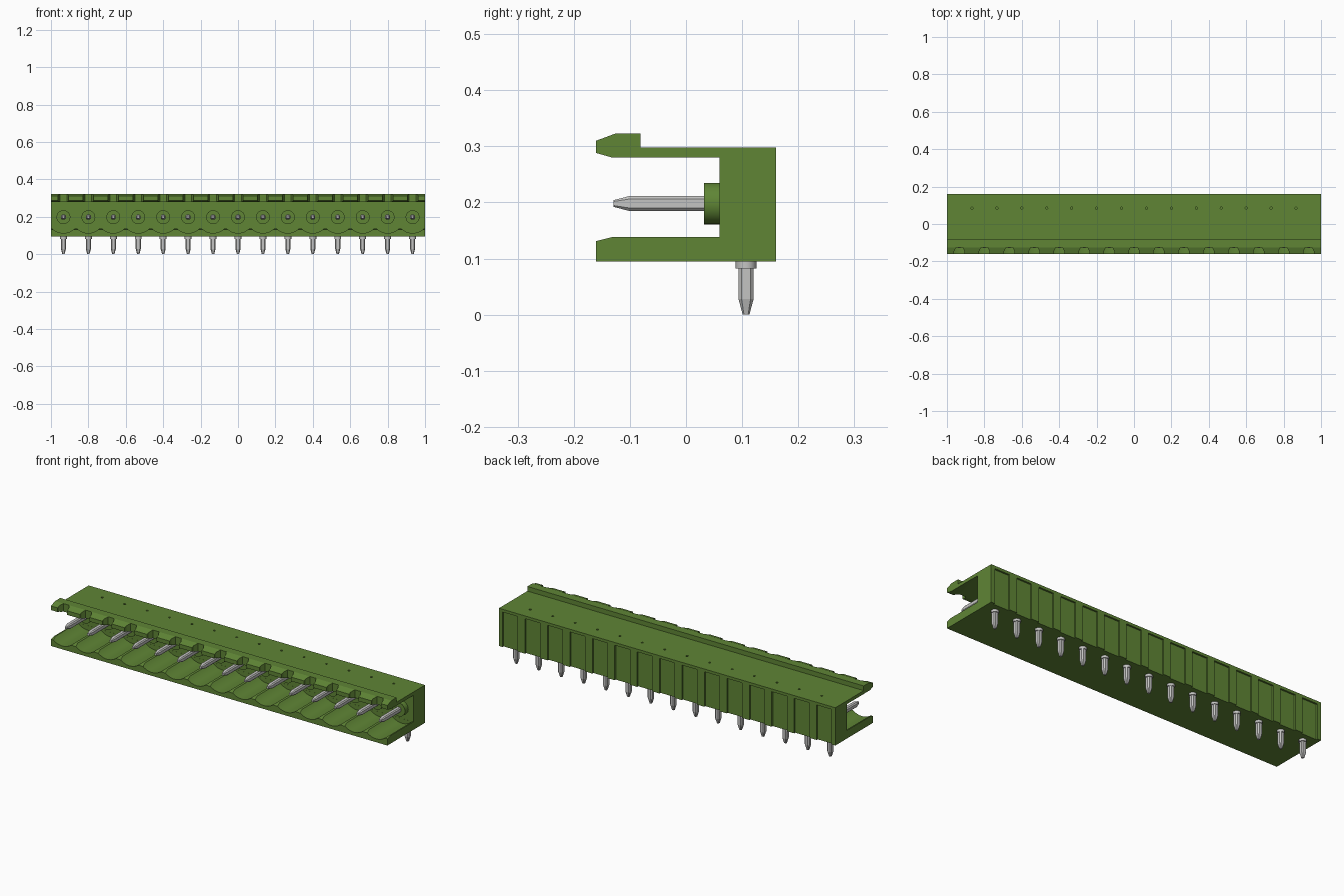
import bpy, bmesh, math
from mathutils import Vector, Matrix

cube = bpy.data.objects.get("Cube")
if cube:
    bpy.data.objects.remove(cube, do_unlink=True)

COUNT = 15
PITCH = 2 / COUNT
XS = [(i - (COUNT - 1) / 2) * PITCH for i in range(COUNT)]
AXIS_Z = 0.198     # height of the contact axis
TAIL_Y = 0.107     # depth of the solder tails


def material(name, color, rough):
    m = bpy.data.materials.new(name)
    m.use_nodes = True
    m.diffuse_color = (*color, 1)
    bsdf = m.node_tree.nodes["Principled BSDF"]
    bsdf.inputs["Base Color"].default_value = (*color, 1)
    bsdf.inputs["Roughness"].default_value = rough
    return m


green = material("green plastic", (0.115, 0.235, 0.036), 0.6)
metal = material("tin grey", (0.55, 0.55, 0.54), 0.5)


def make_object(name, bm, mat):
    bmesh.ops.recalc_face_normals(bm, faces=bm.faces)
    me = bpy.data.meshes.new(name)
    bm.to_mesh(me)
    bm.free()
    me.materials.append(mat)
    ob = bpy.data.objects.new(name, me)
    bpy.context.collection.objects.link(ob)
    return ob


def loft(bm, rings):
    """Skin a list of equal-sized point rings and cap both ends."""
    loops = [[bm.verts.new(p) for p in r] for r in rings]
    n = len(loops[0])
    for a, b in zip(loops, loops[1:]):
        for i in range(n):
            j = (i + 1) % n
            bm.faces.new((a[i], a[j], b[j], b[i]))
    bm.faces.new(loops[0])
    bm.faces.new(loops[-1])


def prism(bm, pts, lo, hi, place):
    loft(bm, [[place(u, v, w) for u, v in pts] for w in (lo, hi)])


def along_x(u, v, w): return (w, u, v)
def along_y(u, v, w): return (u, w, v)
def along_z(u, v, w): return (u, v, w)


def rect(x, half, lo, hi):
    return [(x - half, lo), (x + half, lo), (x + half, hi), (x - half, hi)]


def circle(x, y, r, n):
    return [(x + r * math.cos(2 * math.pi * i / n),
             y + r * math.sin(2 * math.pi * i / n)) for i in range(n)]


# Housing: C-shaped side profile swept along the row
profile = [(0.16, 0.095), (0.16, 0.298), (-0.081, 0.298), (-0.081, 0.323),
           (-0.125, 0.323), (-0.16, 0.31), (-0.16, 0.288), (-0.132, 0.28),
           (0.06, 0.28), (0.06, 0.138), (-0.132, 0.138), (-0.16, 0.131),
           (-0.16, 0.095)]
bm = bmesh.new()
prism(bm, profile, -1, 1, along_x)
housing = make_object("housing", bm, green)

# Cutters: lower scallops, lip notches, back panels and top dimples
bm = bmesh.new()
radius = 0.085
spread = math.acos((AXIS_Z - 0.14) / radius)
for x in XS:
    arc = []
    for i in range(17):
        a = spread * (i / 8 - 1)
        arc.append((x + radius * math.sin(a), AXIS_Z - radius * math.cos(a)))
    prism(bm, arc, -0.2, 0.0595, along_y)
    notch = [(x - 0.028, -0.2), (x + 0.028, -0.2), (x + 0.028, -0.145),
             (x + 0.018, -0.125), (x - 0.018, -0.125), (x - 0.028, -0.145)]
    prism(bm, notch, 0.27, 0.34, along_z)
    prism(bm, rect(x, 0.045, 0.08, 0.283), 0.151, 0.18, along_y)
for x in XS[:-1]:
    prism(bm, circle(x + PITCH / 2, 0.085, 0.006, 10), 0.285, 0.31, along_z)
cutter = make_object("housing_cutter", bm, green)
cutter.hide_render = True

mod = housing.modifiers.new("cuts", 'BOOLEAN')
mod.operation = 'DIFFERENCE'
mod.solver = 'EXACT'
mod.object = cutter
graph = bpy.context.evaluated_depsgraph_get()
housing_mesh = bpy.data.meshes.new_from_object(housing.evaluated_get(graph))
housing.modifiers.clear()
housing.data = housing_mesh
bpy.data.objects.remove(cutter, do_unlink=True)

# Round bosses around the contacts
bm = bmesh.new()
for x in XS:
    prism(bm, circle(x, AXIS_Z, 0.037, 32), 0.032, 0.065, along_y)
bosses = make_object("contact_bosses", bm, green)


def pin_ring(x, c, half, w, place):
    """Square section with clipped corners."""
    k = half * 0.6
    pts = [(half, -k), (half, k), (k, half), (-k, half),
           (-half, k), (-half, -k), (-k, -half), (k, -half)]
    return [place(x + u, c + v, w) for u, v in pts]


# Horizontal contacts with tapered tips
bm = bmesh.new()
for x in XS:
    loft(bm, [pin_ring(x, AXIS_Z, h, y, along_y)
              for h, y in ((0.013, 0.06), (0.013, -0.102), (0.006, -0.129))])
make_object("contact_pins", bm, metal)

# Solder tails with tapered tips
bm = bmesh.new()
for x in XS:
    loft(bm, [pin_ring(x, TAIL_Y, h, z, along_z)
              for h, z in ((0.0135, 0.1), (0.0135, 0.028), (0.006, 0))])
make_object("solder_tails", bm, metal)

# Collars where the tails leave the housing
bm = bmesh.new()
for x in XS:
    prism(bm, circle(x, TAIL_Y, 0.0185, 24), 0.082, 0.0955, along_z)
collars = make_object("tail_collars", bm, metal)

# Smooth the round parts, keeping edges sharp
bpy.ops.object.select_all(action='DESELECT')
for ob in (housing, bosses, collars):
    ob.select_set(True)
bpy.context.view_layer.objects.active = housing
bpy.ops.object.shade_smooth_by_angle(angle=math.radians(20))
